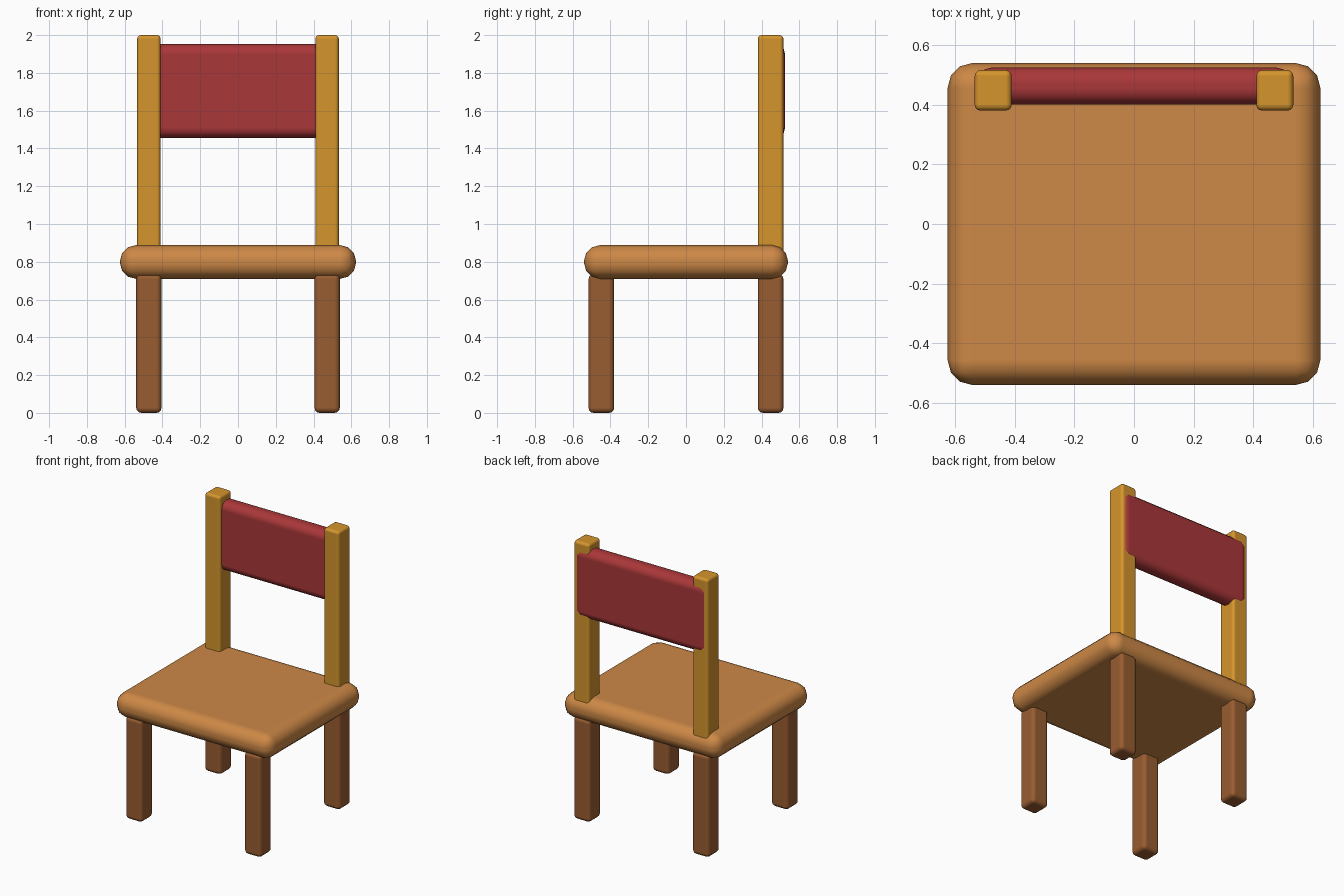
import bpy

if "Cube" in bpy.data.objects:
    bpy.data.objects.remove(bpy.data.objects["Cube"])


def material(name, srgb):
    """Flat colour from 0-255 values, stored as linear."""
    m = bpy.data.materials.new(name)
    lin = [((c / 255 + 0.055) / 1.055) ** 2.4 for c in srgb]
    m.diffuse_color = (*lin, 1.0)
    m.use_nodes = True
    m.node_tree.nodes["Principled BSDF"].inputs["Base Color"].default_value = m.diffuse_color
    return m


seat_wood = material("light brown wood", (205, 136, 70))
leg_wood = material("dark brown wood", (152, 92, 48))
post_wood = material("golden wood", (213, 149, 45))
red = material("red", (170, 55, 57))


def rounded_box(name, lo, hi, bevel, mat, segments=3):
    """Box between two corners with rounded edges."""
    bpy.ops.mesh.primitive_cube_add(
        size=1, location=[(a + b) / 2 for a, b in zip(lo, hi)])
    ob = bpy.context.object
    ob.name = name
    ob.scale = [b - a for a, b in zip(lo, hi)]
    bpy.ops.object.transform_apply(location=False, rotation=False, scale=True)
    ob.data.materials.append(mat)
    mod = ob.modifiers.new("rounding", 'BEVEL')
    mod.width = bevel
    mod.segments = segments
    mod.harden_normals = True
    bpy.ops.object.shade_smooth_by_angle()
    bpy.ops.object.modifier_apply(modifier=mod.name)
    bpy.ops.object.shade_smooth()
    return ob


# Seat slab
rounded_box("seat", (-0.625, -0.54, 0.71), (0.625, 0.54, 0.888), 0.084, seat_wood)

# Legs and back posts
for sx, side in ((-1, "left"), (1, "right")):
    cx = sx * 0.472
    for sy, end in ((-1, "front"), (1, "back")):
        cy = sy * 0.448
        rounded_box(f"{end}_{side}_leg", (cx - 0.067, cy - 0.068, 0.0),
                    (cx + 0.067, cy + 0.068, 0.735), 0.027, leg_wood)
    rounded_box(f"{side}_back_post", (cx - 0.062, 0.38, 0.76),
                (cx + 0.062, 0.516, 2.0), 0.02, post_wood)

# Backrest panel, slightly proud of the posts at the rear
rounded_box("backrest", (-0.53, 0.40, 1.455), (0.53, 0.525, 1.953), 0.055, red)
